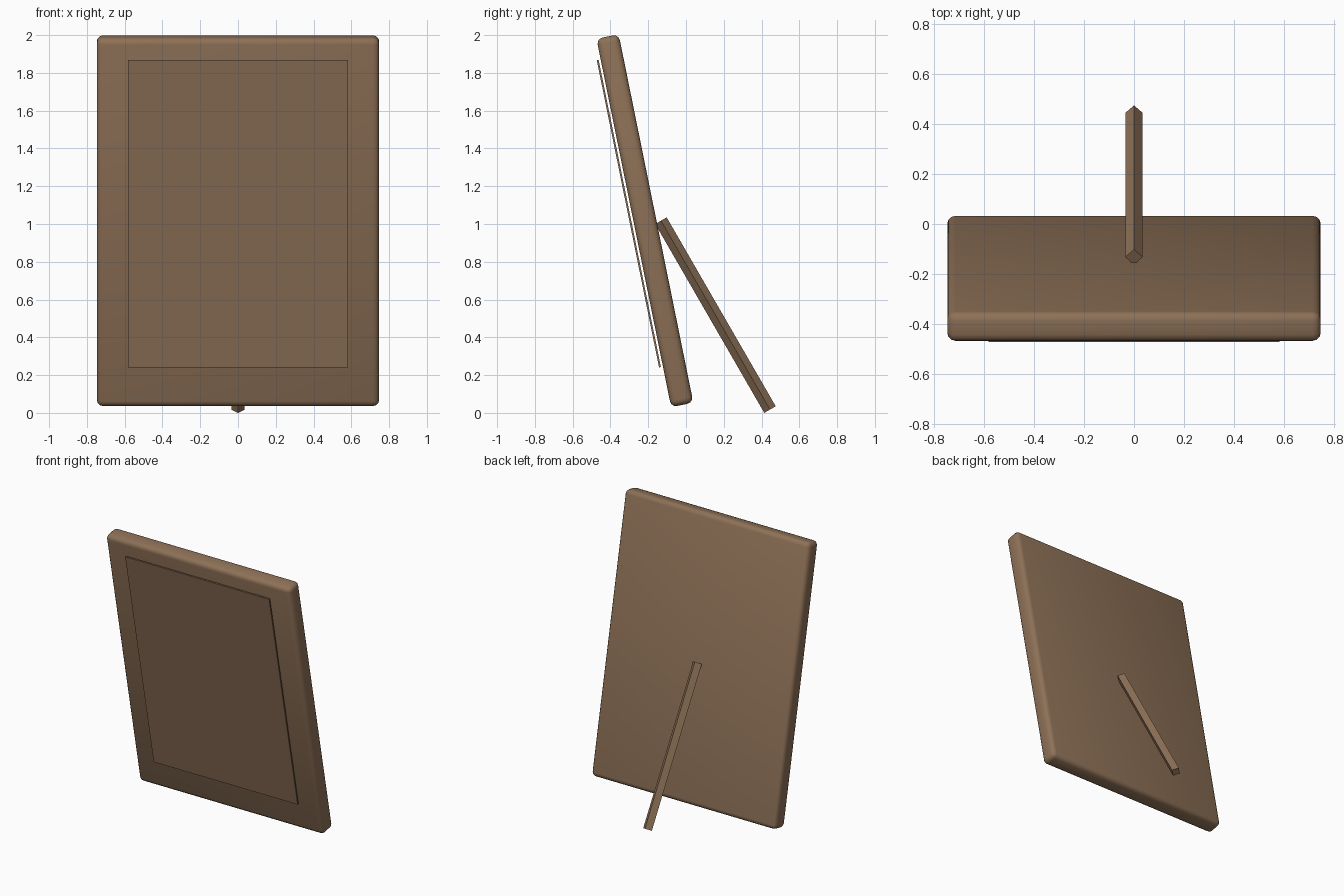
import bpy
import math
from mathutils import Matrix, Vector

if "Cube" in bpy.data.objects:
    bpy.data.objects.remove(bpy.data.objects["Cube"])

TILT = 0.2                      # backward lean of the frame, radians
CENTRE = Vector((0, -0.2175, 1.0175))

wood = bpy.data.materials.new("brown wood")
wood.diffuse_color = (0.27, 0.165, 0.095, 1)
wood.use_nodes = True
wood.node_tree.nodes["Principled BSDF"].inputs["Base Color"].default_value = wood.diffuse_color


def tilted_box(name, size, offset):
    """Box in the leaning coordinate system of the frame."""
    bpy.ops.mesh.primitive_cube_add(size=1)
    obj = bpy.context.object
    obj.name = name
    obj.data.transform(Matrix.Diagonal((*size, 1)))
    rot = Matrix.Rotation(TILT, 4, 'X')
    obj.matrix_world = Matrix.Translation(CENTRE + rot @ Vector(offset)) @ rot
    obj.data.materials.append(wood)
    return obj


# Rounded frame board
board = tilted_box("frame_board", (1.495, 0.12, 1.99), (0, 0, 0))
bevel = board.modifiers.new("rounded edges", 'BEVEL')
bevel.width = 0.032
bevel.segments = 3
bpy.ops.object.shade_smooth()

# Thin picture panel held just in front of the board
tilted_box("picture_panel", (1.165, 0.01, 1.66), (0, -0.076, 0.0535))

# Square stand leg, turned so an edge faces backward
top, foot = Vector((0, -0.1325, 1.0175)), Vector((0, 0.4447, 0.0175))
bpy.ops.mesh.primitive_cylinder_add(vertices=4, radius=0.035, depth=(top - foot).length)
leg = bpy.context.object
leg.name = "stand_leg"
lean = math.atan2(foot.y - top.y, top.z - foot.z)
leg.matrix_world = Matrix.Translation((top + foot) / 2) @ Matrix.Rotation(lean, 4, 'X')
leg.data.materials.append(wood)
